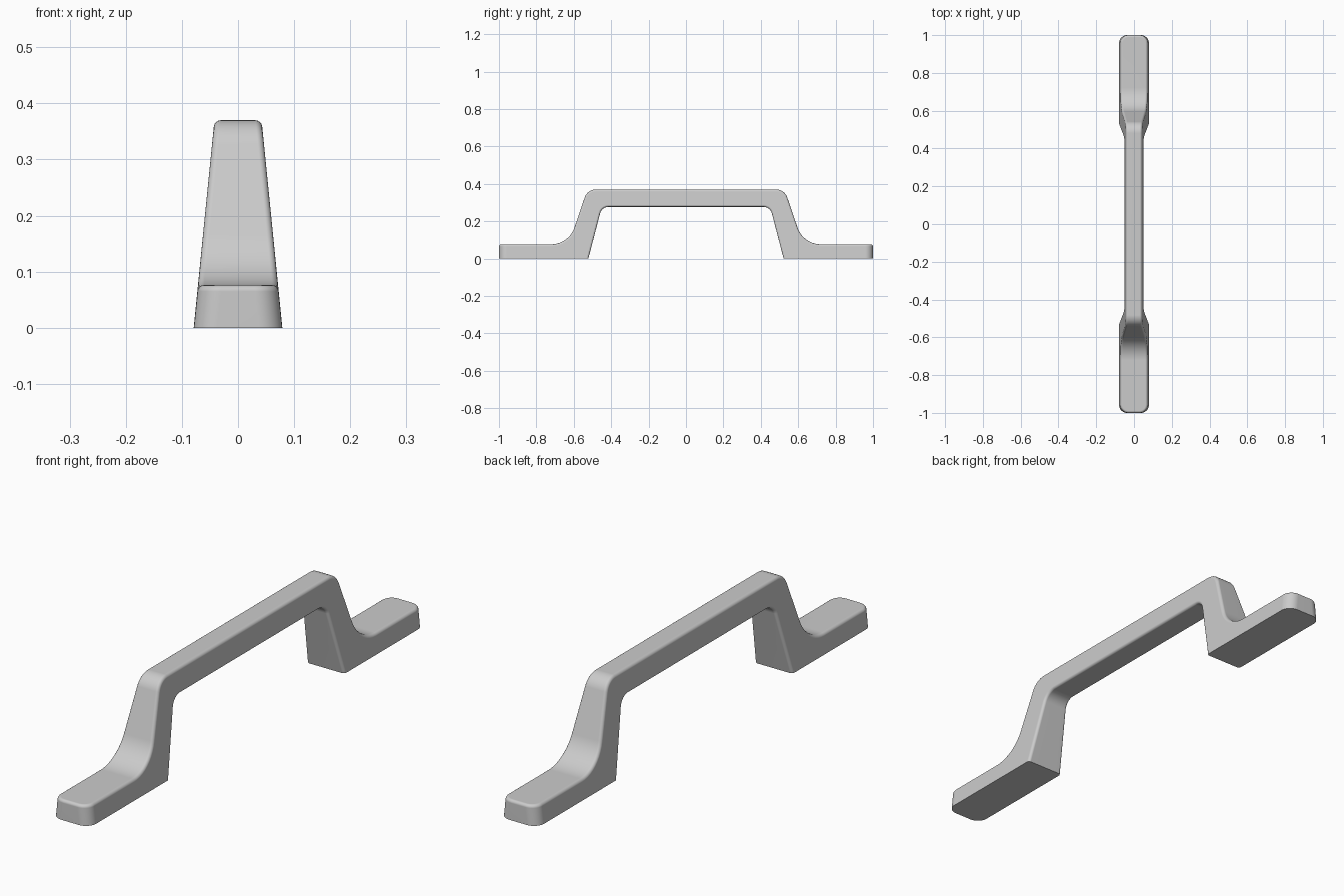
import bpy, bmesh, math
from mathutils import Vector

if "Cube" in bpy.data.objects:
    bpy.data.objects.remove(bpy.data.objects["Cube"])


def fillet(p, c, q, length, n=8):
    """Circular rounding of corner c between p and q, with tangent length."""
    p, c, q = Vector(p), Vector(c), Vector(q)
    d1, d2 = (p - c).normalized(), (q - c).normalized()
    half = d1.angle(d2) / 2
    centre = c + (d1 + d2).normalized() * length / math.cos(half)
    r = length * math.tan(half)
    a, b = c + d1 * length - centre, c + d2 * length - centre
    t = a.angle(b)
    return [centre + (a * math.sin((1 - i / n) * t) + b * math.sin(i / n * t))
            / math.sin(t) for i in range(n + 1)]


def half_width(z):
    return 0.079 - 0.037 * z / 0.37


# Half of the side profile (y, z), from foot to grip
inner_foot, inner_top = (0.522, 0), (0.45, 0.277)
toe, instep, shoulder = (1, 0.076), (0.627, 0.076), (0.527, 0.37)
half = [Vector((inner_foot)), Vector((1, 0)), Vector(toe)]
half += fillet(toe, instep, shoulder, 0.095, 10)
half += fillet(instep, shoulder, (0, 0.37), 0.045)
under = fillet((0, 0.277), inner_top, inner_foot, 0.036)


def flip(pts):
    return [Vector((-p[0], p[1])) for p in reversed(pts)]


profile = half + flip(half) + flip(under) + under

# Handle body: profile extruded across x, narrowing towards the top
bm = bmesh.new()
left = [bm.verts.new((-half_width(p[1]), p[0], p[1])) for p in profile]
right = [bm.verts.new((half_width(p[1]), p[0], p[1])) for p in profile]
bm.faces.new(left)
bm.faces.new(right)
for i in range(len(profile)):
    j = (i + 1) % len(profile)
    bm.faces.new((left[i], left[j], right[j], right[i]))
bmesh.ops.recalc_face_normals(bm, faces=bm.faces)

# Rounded foot ends in plan
ends = [e for e in bm.edges
        if all(abs(v.co.y) > 0.999 for v in e.verts)
        and abs(e.verts[0].co.z - e.verts[1].co.z) > 0.05]
bmesh.ops.bevel(bm, geom=ends, offset=0.042, offset_type='OFFSET',
                segments=8, profile=0.5, affect='EDGES')

# Soft edges everywhere except the flat base
soft = [e for e in bm.edges
        if max(v.co.z for v in e.verts) > 0.001
        and e.calc_face_angle(0) > math.radians(55)]
bmesh.ops.bevel(bm, geom=soft, offset=0.011, offset_type='OFFSET',
                segments=4, profile=0.5, affect='EDGES', clamp_overlap=True)
bmesh.ops.recalc_face_normals(bm, faces=bm.faces)

mesh = bpy.data.meshes.new("pull_handle")
bm.to_mesh(mesh)
bm.free()
handle = bpy.data.objects.new("pull_handle", mesh)
bpy.context.collection.objects.link(handle)
bpy.context.view_layer.objects.active = handle
handle.select_set(True)
bpy.ops.object.shade_smooth_by_angle(angle=math.radians(35))
weighted = handle.modifiers.new("even_shading", 'WEIGHTED_NORMAL')
weighted.keep_sharp = True
